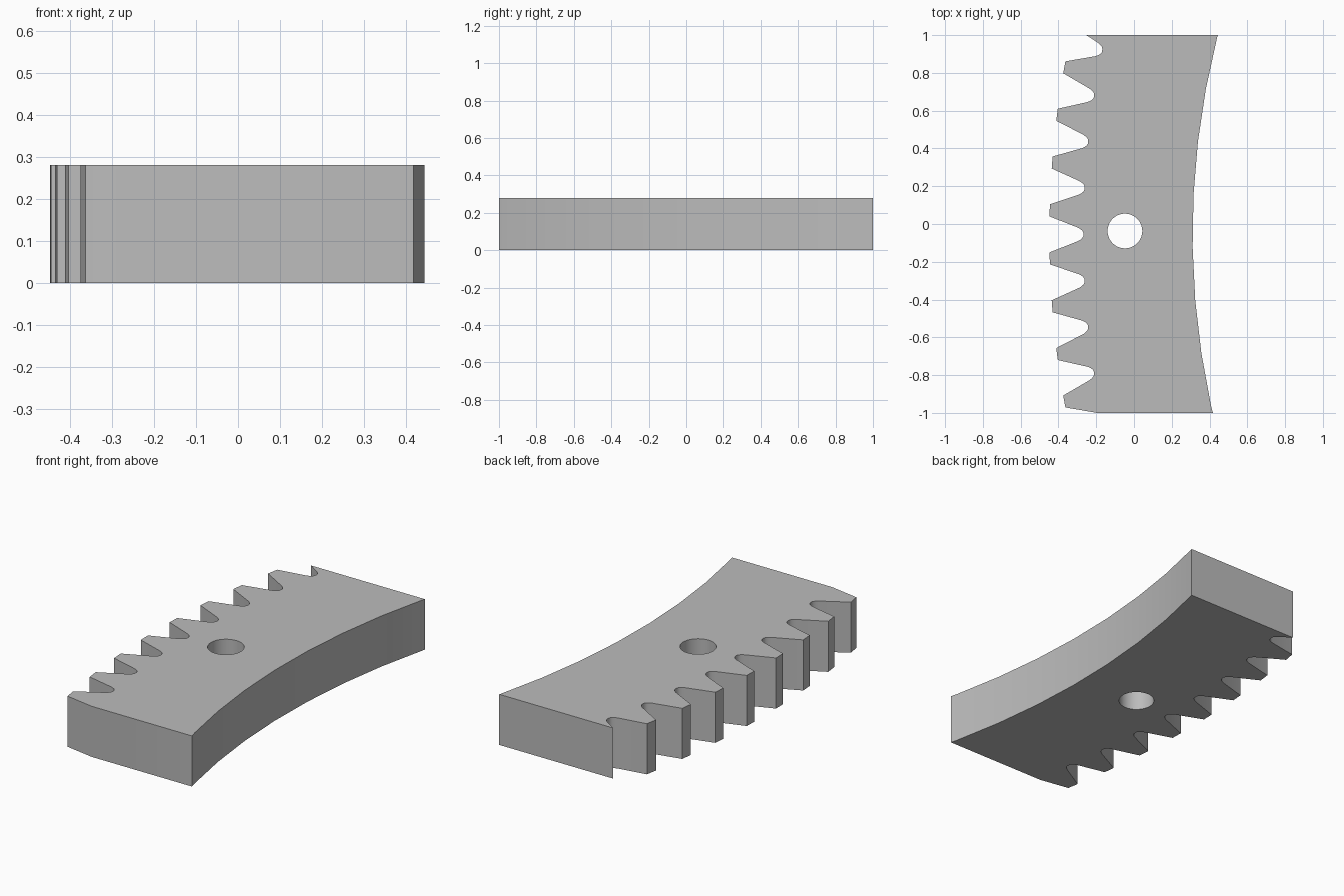
import bpy, bmesh
from math import sin, cos, pi

if "Cube" in bpy.data.objects:
    bpy.data.objects.remove(bpy.data.objects["Cube"])

HEIGHT = 0.28
CX, CY = 4.553, -0.055        # centre of the full ring
PITCH = 0.0508                # angle between tooth gaps
R_TIP, R_INNER = 5.0, 4.243

steel = bpy.data.materials.new("plain grey")
steel.use_nodes = True
grey = (0.5, 0.5, 0.5, 1)
steel.diffuse_color = grey
steel.node_tree.nodes["Principled BSDF"].inputs["Base Color"].default_value = grey


def ring_point(radius, angle, side=0.0):
    """Point on the ring, shifted sideways along the tangent."""
    return (CX - radius * cos(angle) + side * sin(angle),
            CY + radius * sin(angle) + side * cos(angle))


def prism(name, outline, z0, z1):
    """Upright solid from a flat outline."""
    bm = bmesh.new()
    base = bm.faces.new([bm.verts.new((x, y, z0)) for x, y in outline])
    top = bmesh.ops.extrude_face_region(bm, geom=[base])["geom"]
    verts = [v for v in top if isinstance(v, bmesh.types.BMVert)]
    bmesh.ops.translate(bm, verts=verts, vec=(0, 0, z1 - z0))
    bmesh.ops.recalc_face_normals(bm, faces=bm.faces)
    mesh = bpy.data.meshes.new(name)
    bm.to_mesh(mesh)
    bm.free()
    mesh.materials.append(steel)
    obj = bpy.data.objects.new(name, mesh)
    bpy.context.collection.objects.link(obj)
    return obj


# Half of one tooth gap: radius and half width, from tip to rounded root
half_gap = [(R_TIP, 0.095), (4.85, 0.036), (4.838, 0.029),
            (4.827, 0.02), (4.821, 0.009)]
gap = [(r, -w) for r, w in half_gap] + [(r, w) for r, w in reversed(half_gap)]

# Toothed outer edge going up, concave inner edge coming back
outline = [ring_point(r, k * PITCH, w) for k in range(-5, 6) for r, w in gap]
outline += [ring_point(R_INNER, -0.0163 + 0.0662 * k) for k in range(5, -6, -1)]
segment = prism("gear_segment", outline, 0, HEIGHT)

# Trim both ends square
bm = bmesh.new()
bm.from_mesh(segment.data)
for end in (-1, 1):
    cut = bmesh.ops.bisect_plane(bm, geom=bm.verts[:] + bm.edges[:] + bm.faces[:],
                                 plane_co=(0, end, 0), plane_no=(0, end, 0),
                                 clear_outer=True)["geom_cut"]
    edges = [e for e in cut if isinstance(e, bmesh.types.BMEdge)]
    bmesh.ops.holes_fill(bm, edges=edges, sides=0)
bmesh.ops.recalc_face_normals(bm, faces=bm.faces)
bm.to_mesh(segment.data)
bm.free()

# Round through hole
circle = [(-0.048 + 0.092 * cos(2 * pi * i / 40),
           -0.037 + 0.092 * sin(2 * pi * i / 40)) for i in range(40)]
cutter = prism("hole_cutter", circle, -0.1, HEIGHT + 0.1)
cutter.hide_render = True
mod = segment.modifiers.new("hole", "BOOLEAN")
mod.operation, mod.solver, mod.object = "DIFFERENCE", "EXACT", cutter

bpy.ops.object.select_all(action="DESELECT")
segment.select_set(True)
bpy.context.view_layer.objects.active = segment
bpy.ops.object.modifier_apply(modifier="hole")
bpy.data.objects.remove(cutter)
bpy.ops.object.shade_smooth_by_angle(angle=pi / 6)
